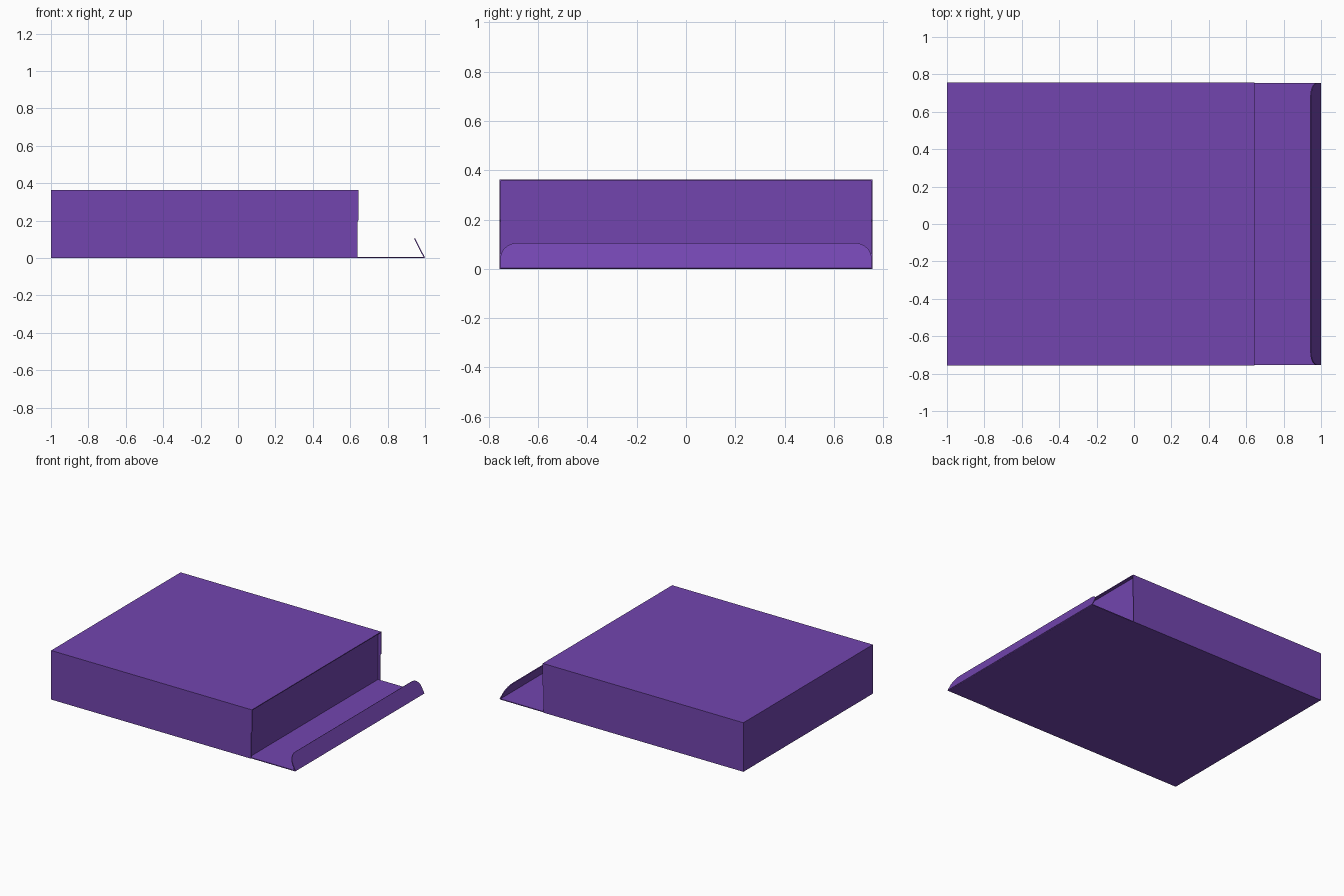
import bpy, bmesh, math
from mathutils import Vector

if "Cube" in bpy.data.objects:
    bpy.data.objects.remove(bpy.data.objects["Cube"])

mat = bpy.data.materials.new("purple_card")
mat.diffuse_color = (0.17, 0.06, 0.43, 1)
mat.use_nodes = True
mat.node_tree.nodes["Principled BSDF"].inputs["Base Color"].default_value = mat.diffuse_color
T = 0.006            # card thickness
W = 0.757            # half width
H = 0.363            # height
L, R = -1.0, 0.64    # body ends


def sheet(name, pts, offset):
    """Solid card panel: planar outline extruded by an offset vector."""
    bm = bmesh.new()
    face = bm.faces.new([bm.verts.new(p) for p in pts])
    ext = bmesh.ops.extrude_face_region(bm, geom=[face])
    verts = [v for v in ext["geom"] if isinstance(v, bmesh.types.BMVert)]
    bmesh.ops.translate(bm, verts=verts, vec=Vector(offset))
    bmesh.ops.recalc_face_normals(bm, faces=bm.faces)
    me = bpy.data.meshes.new(name)
    bm.to_mesh(me)
    bm.free()
    me.materials.append(mat)
    ob = bpy.data.objects.new(name, me)
    bpy.context.collection.objects.link(ob)
    return ob


def rect_xy(x0, x1, w, z):
    return [(x0, -w, z), (x1, -w, z), (x1, w, z), (x0, w, z)]


def rect_yz(x, w, z0, z1):
    return [(x, -w, z0), (x, w, z0), (x, w, z1), (x, -w, z1)]


# Top and bottom panels; the bottom runs on as the opened lid
sheet("top_panel", rect_xy(L, R + 0.003, W, H - T), (0, 0, T))
sheet("bottom_panel", rect_xy(L, R, W, 0), (0, 0, T))
sheet("open_lid", rect_xy(R, 0.995, W - 0.004, 0), (0, 0, T))

# Side walls, slightly cut back along the lower half of the open end
for side, name in ((-1, "front_wall"), (1, "back_wall")):
    y = side * W
    outline = [(L, y, 0), (R - 0.002, y, 0), (R - 0.002, y, 0.19),
               (R + 0.003, y, 0.2), (R + 0.003, y, H), (L, y, H)]
    sheet(name, outline, (0, -side * T, 0))

# Closed left end and the slightly recessed inner panel at the right
sheet("left_end", rect_yz(L, W, 0, H), (T, 0, 0))
sheet("inner_end_panel", rect_yz(R - 0.02, W - T, T, H - T), (-T, 0, 0))

# Tuck flap: rounded outline in (y, distance up the flap), leaning inward
base = Vector((0.994, 0, 0))
up = Vector((-0.052, 0, 0.103))
length = up.length
up.normalize()
w, r = W - 0.004, 0.07
profile = [(-w, 0), (w, 0)]
for i in range(9):
    a = math.pi / 2 * i / 8
    profile.append((w - r + r * math.cos(a), length - r + r * math.sin(a)))
profile += [(-y, s) for y, s in reversed(profile[2:])]
normal = Vector((up.z, 0, -up.x))
sheet("tuck_flap", [base + up * s + Vector((0, y, 0)) for y, s in profile],
      normal * T)
